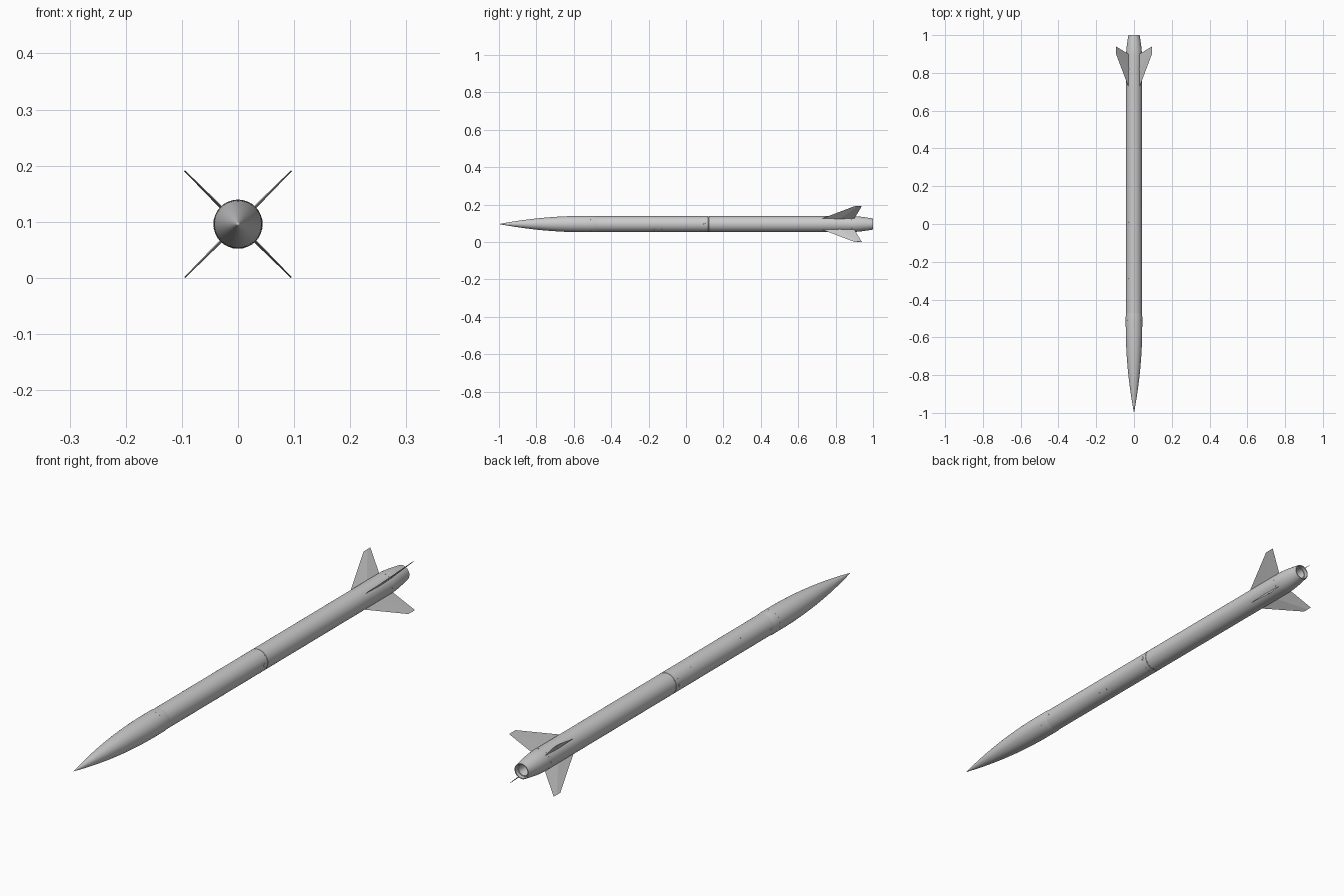
import bpy, bmesh, math
from mathutils import Matrix, Vector

if "Cube" in bpy.data.objects:
    bpy.data.objects.remove(bpy.data.objects["Cube"])

AXIS_Z = 0.0957
BODY_R = 0.042
NOSE_R = 0.0437


def finish(bm, name, angle=30):
    bmesh.ops.recalc_face_normals(bm, faces=bm.faces)
    mesh = bpy.data.meshes.new(name)
    bm.to_mesh(mesh)
    bm.free()
    ob = bpy.data.objects.new(name, mesh)
    bpy.context.collection.objects.link(ob)
    ob.location.z = AXIS_Z
    bpy.ops.object.select_all(action='DESELECT')
    ob.select_set(True)
    bpy.context.view_layer.objects.active = ob
    bpy.ops.object.shade_smooth_by_angle(angle=math.radians(angle))
    return ob


def lathe(name, profile, sides=64):
    """Revolve (y, radius) points around the long axis."""
    bm = bmesh.new()
    rings = []
    for y, r in profile:
        if r == 0:
            rings.append([bm.verts.new((0, y, 0))] * sides)
        else:
            rings.append([bm.verts.new((r * math.cos(a), y, r * math.sin(a)))
                          for a in (2 * math.pi * i / sides for i in range(sides))])
    for a, b in zip(rings, rings[1:]):
        for i in range(sides):
            j = (i + 1) % sides
            corners = list(dict.fromkeys((a[i], a[j], b[j], b[i])))
            if len(corners) > 2:
                bm.faces.new(corners)
    return finish(bm, name)


def add_stud(bm, y, angle, surface_r, size, height=0.0006):
    """Small round fastener lying on the skin, angle measured from +x."""
    out = Vector((math.cos(angle), 0, math.sin(angle)))
    rot = Vector((0, 0, 1)).rotation_difference(out).to_matrix().to_4x4()
    pos = out * surface_r + Vector((0, y, 0))
    bmesh.ops.create_cone(bm, cap_ends=True, segments=12, radius1=size, radius2=size * 0.85,
                          depth=2 * height, matrix=Matrix.Translation(pos) @ rot)


# Ogive nose, slightly proud of the tube behind it
nose = [(-1 + 0.46 * i / 24, NOSE_R * (1 - (1 - i / 24) ** 2)) for i in range(25)]
lathe("nose_cone", nose + [(-0.53, NOSE_R), (-0.49, NOSE_R), (-0.475, BODY_R), (-0.475, 0)])

# Main tube with a fine joint groove
lathe("body_tube", [(-0.476, 0), (-0.476, BODY_R), (0.118, BODY_R), (0.119, BODY_R - 0.0008),
                    (0.121, BODY_R - 0.0008), (0.122, BODY_R), (0.89, BODY_R), (0.89, 0)])

# Curved boat tail with an open rear end
tail = [(0.889, 0), (0.889, BODY_R)]
tail += [(0.90 + 0.1 * t, BODY_R - 0.0125 * t ** 1.4) for t in (0, 0.2, 0.4, 0.6, 0.8, 1)]
lathe("boat_tail", tail + [(1.0, 0.026), (0.965, 0.026), (0.965, 0.020), (0.93, 0.010), (0.93, 0)])

# Exhaust nozzle ring set inside the tail
lathe("nozzle", [(0.964, 0.0235), (0.988, 0.0235), (0.988, 0.0205), (0.96, 0.016),
                 (0.935, 0.009), (0.935, 0)])


# Four swept fins with a diamond section
def fin(name, angle):
    bm = bmesh.new()

    def section(r, lead, trail, thick):
        mid = lead + (trail - lead) * 0.55
        return [bm.verts.new(p) for p in ((r, lead, 0), (r, mid, thick / 2),
                                          (r, trail, 0), (r, mid, -thick / 2))]
    root = section(0.037, 0.718, 0.898, 0.0056)
    tip = section(0.1345, 0.90, 0.94, 0.0022)
    for i in range(4):
        j = (i + 1) % 4
        bm.faces.new((root[i], root[j], tip[j], tip[i]))
    bm.faces.new(root)
    bm.faces.new(tip)
    bmesh.ops.rotate(bm, verts=bm.verts, matrix=Matrix.Rotation(angle, 3, 'Y'))
    finish(bm, name, 1)


for n in range(4):
    fin(f"fin_{n + 1}", math.radians(45 + 90 * n))

# Rows of screws around the joints
for label, y, r in (("nose", -0.51, NOSE_R), ("middle", 0.10, BODY_R), ("tail", 0.885, BODY_R)):
    bm = bmesh.new()
    for i in range(16):
        add_stud(bm, y, 2 * math.pi * (i + 0.5) / 16, r, 0.0018, 0.0003)
    finish(bm, f"{label}_screws")

# Loose ports and fasteners along the sides
bm = bmesh.new()
for side in (0, math.pi):
    add_stud(bm, 0.10, side, BODY_R, 0.006)
    for y in (-0.46, 0.88):
        add_stud(bm, y, side, BODY_R, 0.003)
for y in (-0.29, -0.085, 0.01):
    add_stud(bm, y, math.radians(135), BODY_R, 0.003)
for y in (-0.17, -0.13):
    add_stud(bm, y, math.radians(-45), BODY_R, 0.003)
finish(bm, "side_ports")
